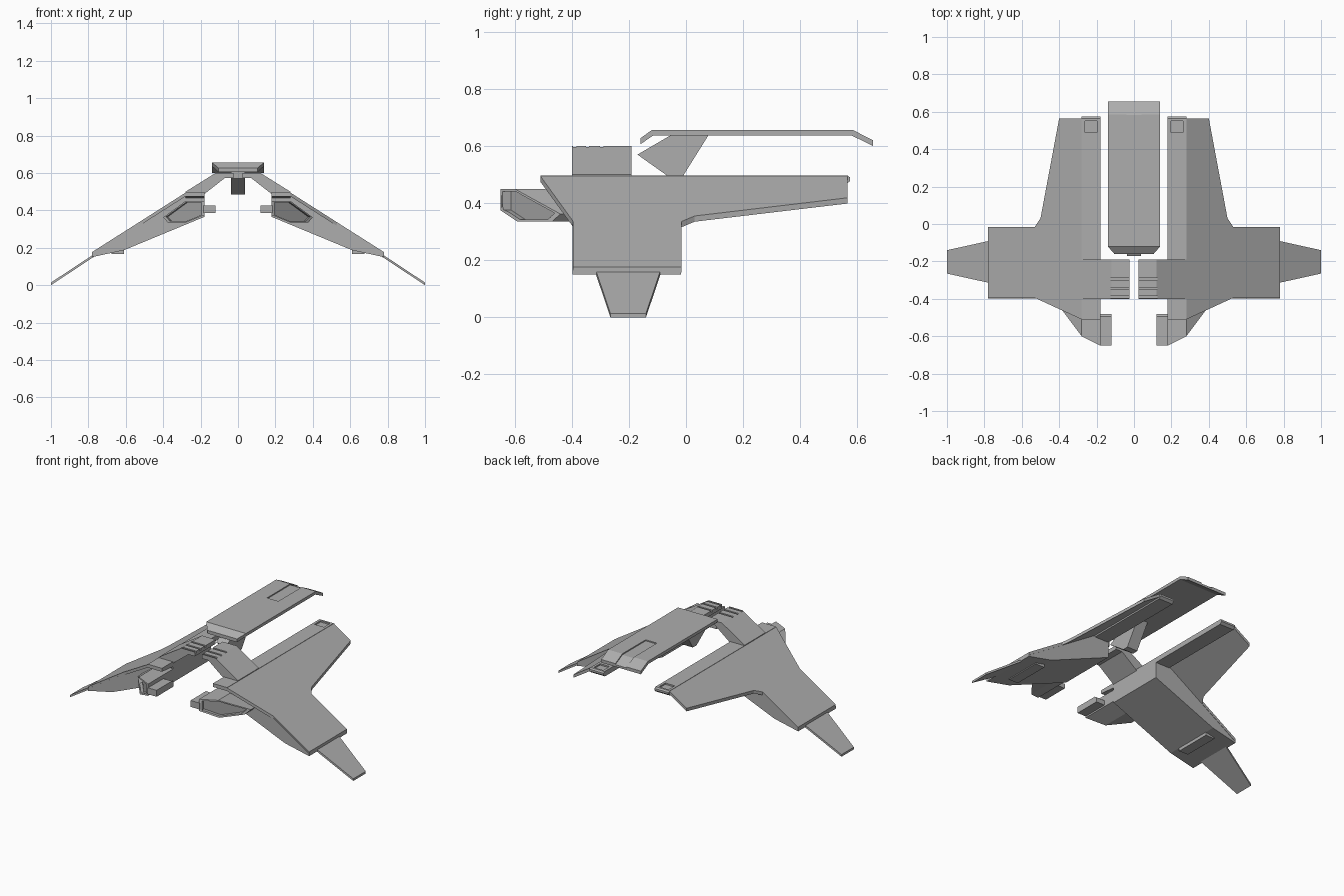
import bpy
import bmesh
from mathutils import Vector

if "Cube" in bpy.data.objects:
    bpy.data.objects.remove(bpy.data.objects["Cube"], do_unlink=True)

GREY = (0.42, 0.42, 0.42, 1)
hull = bpy.data.materials.new("hull_grey")
hull.use_nodes = True
hull.diffuse_color = GREY
hull.node_tree.nodes["Principled BSDF"].inputs["Base Color"].default_value = GREY


def solid(name, bottom, top, mirror=False):
    """Closed solid between two matching rings of points."""
    bm = bmesh.new()
    a = [bm.verts.new(p) for p in bottom]
    b = [bm.verts.new(p) for p in top]
    bm.faces.new(a)
    bm.faces.new(b)
    for i in range(len(a)):
        j = (i + 1) % len(a)
        bm.faces.new((a[i], a[j], b[j], b[i]))
    bmesh.ops.recalc_face_normals(bm, faces=bm.faces)
    mesh = bpy.data.meshes.new(name)
    bm.to_mesh(mesh)
    bm.free()
    mesh.materials.append(hull)
    obj = bpy.data.objects.new(name, mesh)
    bpy.context.collection.objects.link(obj)
    if mirror:
        obj.modifiers.new("mirror", "MIRROR").use_mirror_merge = False
    return obj


def along_x(name, profile, x0, x1, mirror=False):
    return solid(name, [(x0, y, z) for y, z in profile],
                 [(x1, y, z) for y, z in profile], mirror)


def along_y(name, profile, y0, y1, mirror=True):
    return solid(name, [(x, y0, z) for x, z in profile],
                 [(x, y1, z) for x, z in profile], mirror)


def box(name, x, y, z, mirror=True):
    return along_y(name, [(x[0], z[0]), (x[1], z[0]), (x[1], z[1]), (x[0], z[1])],
                   y[0], y[1], mirror)


def cut(obj, cutter):
    """Carve the cutter out of the object, then discard it."""
    mod = obj.modifiers.new("cut", "BOOLEAN")
    mod.object = cutter
    mod.operation = "DIFFERENCE"
    mod.solver = "EXACT"
    bpy.context.view_layer.objects.active = obj
    obj.modifiers.move(len(obj.modifiers) - 1, 0)
    bpy.ops.object.modifier_apply(modifier="cut")
    bpy.data.objects.remove(cutter, do_unlink=True)


def slope(x):
    """Height of the upper wing surface."""
    return 0.495 - max(0, x - 0.28) * 0.636


# Dorsal plate: drooped at both ends, tapered nose, recessed tail channel
dorsal = along_x("dorsal_plate", [
    (-0.16, 0.606), (-0.16, 0.627), (-0.12, 0.656), (0.585, 0.656),
    (0.655, 0.62), (0.655, 0.60), (0.58, 0.637), (-0.115, 0.637)], -0.14, 0.14)
for v in dorsal.data.vertices:
    if v.co.y < -0.14:
        v.co.x *= 0.75
cut(dorsal, along_x("tail_channel", [
    (0.35, 0.649), (0.584, 0.649), (0.67, 0.606), (0.67, 0.68), (0.35, 0.68)],
    -0.04, 0.04))

# Swept pylon under the dorsal plate
along_x("dorsal_pylon", [(-0.17, 0.57), (-0.05, 0.64), (0.08, 0.64),
                         (-0.015, 0.488), (-0.05, 0.485)], -0.037, 0.037)

# Shoulder arms with grooves across the upper pads
arm = along_y("shoulder_arms", [
    (0.025, 0.60), (0.12, 0.60), (0.28, 0.50), (0.28, 0.487),
    (0.18, 0.487), (0.07, 0.573), (0.025, 0.573)], -0.40, -0.19)
for y in (-0.39, -0.345, -0.295):
    cut(arm, box("groove", (0.0, 0.125), (y - 0.006, y + 0.006),
                 (0.588, 0.62), mirror=False))

# Wing plates
outline = [(0.28, -0.51), (0.53, -0.395), (0.78, -0.395), (0.78, -0.015),
           (0.53, -0.015), (0.50, 0.03), (0.40, 0.565), (0.28, 0.565)]
solid("wing_plates", [(x, y, slope(x) - 0.02) for x, y in outline],
      [(x, y, slope(x)) for x, y in outline], mirror=True)

# Flat inner rails with a recessed panel near the tail
rail = along_x("inner_rails", [
    (-0.51, 0.475), (-0.51, 0.497), (0.565, 0.497), (0.575, 0.49),
    (0.575, 0.478), (0.56, 0.465), (-0.40, 0.465)], 0.18, 0.28, mirror=True)
cut(rail, box("rail_panel", (0.197, 0.263), (0.49, 0.552), (0.488, 0.52), mirror=False))

# Wedge hulls below the wings, with shallow service hatches
along_y("wing_hulls", [(0.18, 0.485), (0.28, 0.485), (0.78, 0.165), (0.78, 0.15),
                       (0.61, 0.187), (0.18, 0.365)], -0.397, -0.017)
box("service_hatches", (0.61, 0.675), (-0.32, -0.08), (0.167, 0.20))

# Tapered wing tips
tip = [(0.76, -0.318), (1.0, -0.265), (1.0, -0.14), (0.76, -0.087)]
solid("wing_tips", [(x, y, (1 - x) * 0.66) for x, y in tip],
      [(x, y, (1 - x) * 0.66 + 0.014) for x, y in tip], mirror=True)

# Forward pods: raked nose, recessed front face
section = [(0.18, 0.45, -0.65), (0.28, 0.45, -0.60), (0.40, 0.362, -0.44),
           (0.375, 0.335, -0.47), (0.28, 0.335, -0.59), (0.18, 0.375, -0.65)]
pods = solid("forward_pods", [(x, y, z) for x, z, y in section],
             [(x, -0.39, z) for x, z, y in section], mirror=True)
middle = sum((Vector((x, y, z)) for x, z, y in section), Vector()) / len(section)
inner = [middle + (Vector((x, y, z)) - middle) * 0.86 for x, z, y in section]
cut(pods, solid("pod_recess", [p + Vector((0.02, -0.06, 0)) for p in inner],
                [p + Vector((-0.008, 0.025, 0)) for p in inner]))

# Slim barrels beside the pods
along_x("pod_barrels", [(-0.65, 0.385), (-0.65, 0.426), (-0.495, 0.426),
                        (-0.48, 0.415), (-0.48, 0.385)], 0.12, 0.185, mirror=True)
